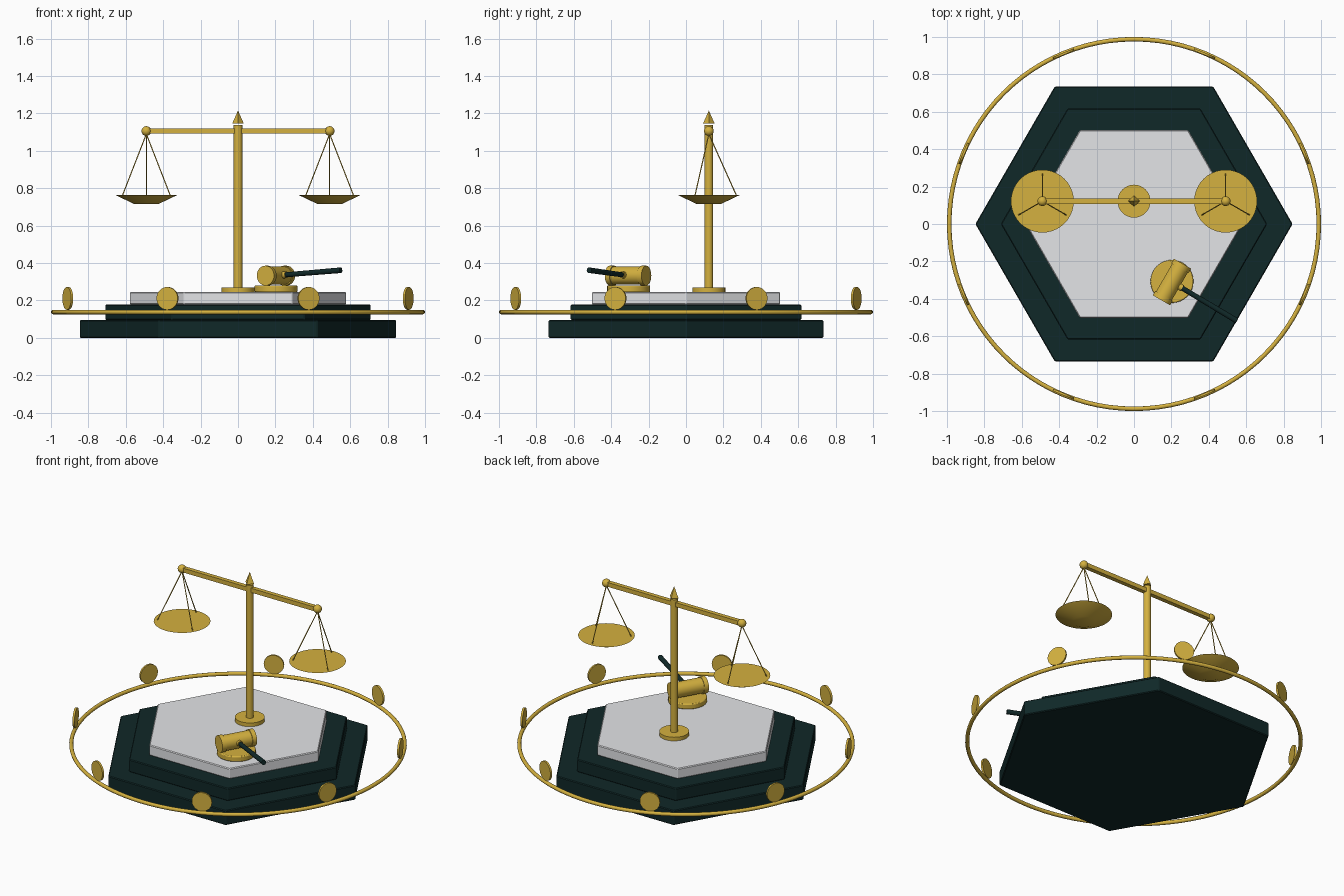
import bpy, math
from mathutils import Vector

if "Cube" in bpy.data.objects:
    bpy.data.objects.remove(bpy.data.objects["Cube"])


def material(name, rgb):
    m = bpy.data.materials.new(name)
    m.diffuse_color = (*rgb, 1)
    m.use_nodes = True
    m.node_tree.nodes["Principled BSDF"].inputs["Base Color"].default_value = m.diffuse_color
    return m


GOLD = material("gold", (0.66, 0.44, 0.05))
DARK = material("dark_green", (0.005, 0.021, 0.021))
STONE = material("pale_stone", (0.79, 0.8, 0.82))


def finish(name, mat, smooth=True):
    ob = bpy.context.object
    ob.name = name
    ob.data.materials.append(mat)
    if smooth:
        bpy.ops.object.shade_smooth_by_angle(angle=math.radians(35))
    return ob


def rod(name, a, b, r1, mat, r2=None, sides=32, spin=0.0):
    """Cylinder or cone running from point a to point b."""
    a, b = Vector(a), Vector(b)
    d = b - a
    bpy.ops.mesh.primitive_cone_add(
        vertices=sides, radius1=r1, radius2=r1 if r2 is None else r2,
        depth=d.length, location=(a + b) / 2)
    ob = bpy.context.object
    if abs(d.normalized().z) > 0.9999:
        ob.rotation_euler = (0, 0, spin)
    else:
        ob.rotation_euler = d.to_track_quat('Z', 'Y').to_euler()
    return finish(name, mat, sides > 8)


def bevel(ob, width, segments=1):
    m = ob.modifiers.new("bevel", 'BEVEL')
    m.width, m.segments = width, segments


# Stepped hexagonal plinth
for name, r, z0, z1, mat in (("base_tier", 0.848, 0.0, 0.096, DARK),
                             ("middle_tier", 0.712, 0.096, 0.178, DARK),
                             ("stone_tier", 0.58, 0.178, 0.246, STONE)):
    bevel(rod(name, (0, 0, z0), (0, 0, z1), r, mat, sides=6, spin=math.pi / 6), 0.005)

# Surrounding ring with eight medallions standing on it
bpy.ops.mesh.primitive_torus_add(major_radius=0.988, minor_radius=0.012,
                                 major_segments=96, minor_segments=12,
                                 location=(0, 0, 0.138))
finish("outer_ring", GOLD)
for i in range(8):
    a = math.radians(22.5 + 45 * i)
    d = Vector((math.cos(a), math.sin(a), 0))
    up = Vector((0, 0, 0.211))
    rod(f"medallion_{i + 1}", d * 0.979 + up, d * 0.991 + up, 0.061, GOLD)

# Scales: foot, post, finial, beam
Y = 0.122
rod("post_foot", (0, Y, 0.245), (0, Y, 0.27), 0.088, GOLD)
rod("post", (0, Y, 0.26), (0, Y, 1.138), 0.023, GOLD)
rod("finial", (0, Y, 1.146), (0, Y, 1.216), 0.031, GOLD, r2=0, sides=4)
bpy.ops.mesh.primitive_cube_add(size=1, location=(0, Y, 1.106))
bpy.context.object.scale = (0.98, 0.028, 0.028)
finish("beam", GOLD, False)

# Hanging pans, one on each side
for side, s in (("left", -1), ("right", 1)):
    x = 0.49 * s
    bpy.ops.mesh.primitive_uv_sphere_add(segments=24, ring_count=14, radius=0.026,
                                         location=(x, Y, 1.106))
    finish(f"{side}_beam_knob", GOLD)
    rod(f"{side}_pan", (x, Y, 0.716), (x, Y, 0.765), 0.065, GOLD, r2=0.168, sides=40)
    for k in range(3):
        a = math.radians(90 + 120 * k)
        end = (x + 0.147 * math.cos(a), Y + 0.147 * math.sin(a), 0.763)
        rod(f"{side}_pan_wire_{k + 1}", (x, Y, 1.09), end, 0.003, GOLD, sides=8)

# Sounding block
bevel(rod("sounding_block", (0.203, -0.307, 0.245), (0.203, -0.307, 0.281), 0.115, GOLD), 0.006, 2)

# Gavel lying on the block
C = Vector((0.203, -0.31, 0.333))
axis = Vector((math.cos(math.radians(60)), math.sin(math.radians(60)), 0))
rod("gavel_head", C - axis * 0.105, C + axis * 0.105, 0.048, GOLD)
for side, s in (("front", -1), ("back", 1)):
    rod(f"gavel_{side}_band", C + axis * 0.085 * s, C + axis * 0.113 * s, 0.053, GOLD)
tip = Vector((0.55, -0.518, 0.362))
rod("gavel_collar", C, C.lerp(tip, 0.16), 0.018, GOLD, sides=20)
rod("gavel_handle", C, tip, 0.013, DARK, r2=0.015, sides=20)
